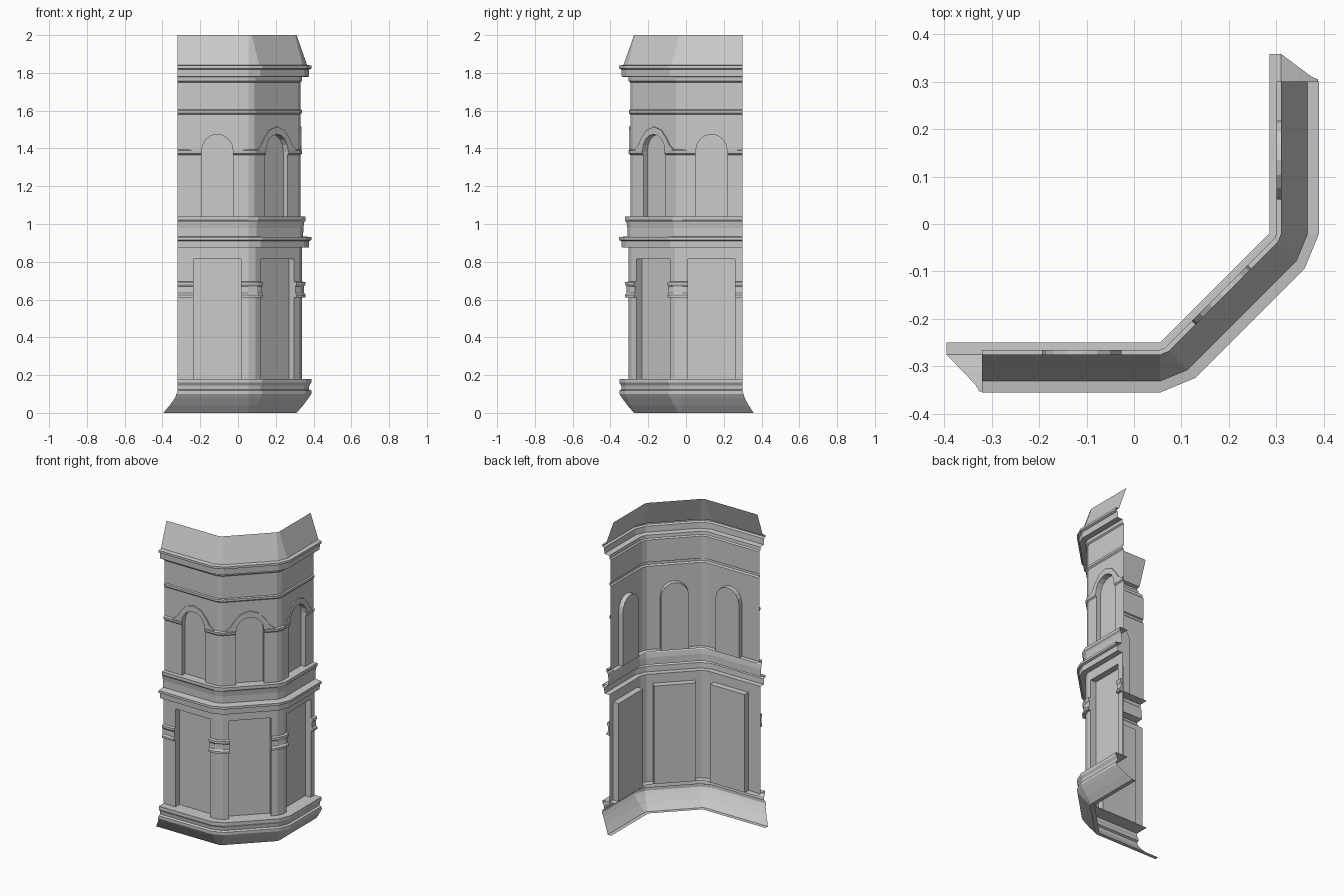
import bpy
import math
from mathutils import Vector

if "Cube" in bpy.data.objects:
    bpy.data.objects.remove(bpy.data.objects["Cube"])

R = math.sqrt(0.5)
D0 = 0.285  # plan distance of the innermost line; profiles are offset from it
Z = Vector((0, 0, 1))

# Three bay faces: start, end, outward normal, opening centre along the face
FACES = [(Vector((-0.32, -0.25, 0)), Vector((0.055, -0.25, 0)), Vector((0, -1, 0)), 0.21),
         (Vector((0.055, -0.25, 0)), Vector((0.285, -0.02, 0)), Vector((R, -R, 0)), 0.1626),
         (Vector((0.285, -0.02, 0)), Vector((0.285, 0.30, 0)), Vector((1, 0, 0)), 0.155)]
DOOR_W, WIN_W = 0.25, 0.167


def make(name, verts, faces):
    me = bpy.data.meshes.new(name)
    me.from_pydata([tuple(v) for v in verts], [], faces)
    me.validate()
    ob = bpy.data.objects.new(name, me)
    bpy.context.collection.objects.link(ob)
    return ob


def sweep(name, profile, path, ends=(Vector(), Vector()), caps=False):
    """Sweep (distance, z[, end extension]) points, listed bottom to top, along the plan."""
    n, verts, faces = len(profile), [], []
    for i, (c, d) in enumerate(path):
        for p in profile:
            v = c + d * (p[0] - D0) + Z * p[1]
            if len(p) > 2:
                if i == 0:
                    v = v + ends[0] * p[2]
                elif i == len(path) - 1:
                    v = v + ends[1] * p[2]
            verts.append(v)
    for i in range(len(path) - 1):
        for j in range(n - 1):
            a, b = i * n + j, (i + 1) * n + j
            faces.append((a, b, b + 1, a + 1))
    if caps:
        faces.append(tuple(range(n)))
        faces.append(tuple(reversed(range(len(verts) - n, len(verts)))))
    return make(name, verts, faces)


def interrupted(name, profile, width):
    """Moulding that wraps the corners but stops at each opening."""
    path, k = [], 0
    for a, b, nrm, uc in FACES:
        t = (b - a).normalized()
        path += [(a, nrm), (a + t * (uc - width / 2), nrm)]
        sweep(f"{name}_{k}", profile, path, caps=True)
        k += 1
        path = [(a + t * (uc + width / 2), nrm), (b, nrm)]
    sweep(f"{name}_{k}", profile, path, caps=True)


def wall(name, face, z0, z1, d, depth, opening):
    """Wall face with a recessed opening whose outline starts and ends at z0."""
    a, b, nrm, uc = face
    t, length = (b - a).normalized(), (b - a).length
    pt = lambda u, z, dd: a + t * u + nrm * (dd - D0) + Z * z
    n = len(opening)
    front = [pt(uc + u, z, d) for u, z in opening]
    back = [pt(uc + u, z, d - depth) for u, z in opening]
    corners = [pt(length, z0, d), pt(length, z1, d), pt(0, z1, d), pt(0, z0, d)]
    faces = [tuple(range(n)) + tuple(range(2 * n, 2 * n + 4))]
    faces += [(i, n + i, n + i + 1, i + 1) for i in range(n - 1)]
    faces.append(tuple(reversed(range(n, 2 * n))))
    make(name, front + back + corners, faces)


def arch(w, spring, rise, steps=8):
    return [(-w * math.cos(math.pi * i / steps), spring + rise * math.sin(math.pi * i / steps))
            for i in range(steps + 1)]


full = [(p, f[2]) for f in FACES for p in (f[0], f[1])]

# Flared base, drawn out sideways at both ends
sweep("base_moulding", [
    (0.285, 0.0, 1), (0.31, 0.0, 1), (0.345, 0.04, 0.55), (0.375, 0.08, 0.17),
    (0.388, 0.10, 0.08), (0.388, 0.118, 0), (0.375, 0.124, 0), (0.378, 0.145, 0),
    (0.388, 0.16, 0), (0.388, 0.18, 0), (0.30, 0.18, 0)],
    full, (Vector((-0.075, 0, 0)), Vector((0, 0.058, 0))))

# Middle cornice and window sill
sweep("middle_cornice", [
    (0.34, 0.875), (0.375, 0.875), (0.377, 0.91), (0.39, 0.915), (0.39, 0.93),
    (0.345, 0.935), (0.346, 0.98), (0.351, 1.01), (0.358, 1.02), (0.358, 1.04), (0.30, 1.04)], full)

# Frieze, top cornice and sloping roof
sweep("frieze_and_cornice", [
    (0.33, 1.58), (0.338, 1.588), (0.338, 1.602), (0.33, 1.606), (0.33, 1.75),
    (0.338, 1.757), (0.34, 1.777), (0.375, 1.78), (0.377, 1.818), (0.39, 1.824),
    (0.39, 1.838), (0.366, 1.842)], full)
sweep("roof_slope", [(0.366, 1.842), (0.31, 2.0)], full)

# Walls with recessed doors below and arched windows above
door = [(-DOOR_W / 2, 0.18), (-DOOR_W / 2, 0.815), (DOOR_W / 2, 0.815), (DOOR_W / 2, 0.18)]
w = WIN_W / 2
window = [(-w, 1.04)] + arch(w, 1.385, 0.09) + [(w, 1.04)]
for label, face in zip(("front", "corner", "side"), FACES):
    wall(f"lower_wall_{label}", face, 0.18, 0.875, 0.34, 0.04, door)
    wall(f"upper_wall_{label}", face, 1.04, 1.58, 0.33, 0.03, window)

    # Hood moulding rising from the string course over the arch
    a, b, nrm, uc = face
    t = (b - a).normalized()
    inner = arch(w, 1.385, 0.09)
    outer = [(-0.15, 1.392), (-0.118, 1.415), (-0.093, 1.455), (-0.055, 1.497), (0, 1.515),
             (0.055, 1.497), (0.093, 1.455), (0.118, 1.415), (0.15, 1.392)]
    pos = lambda p, d: a + t * (uc + p[0]) + nrm * (d - D0) + Z * p[1]
    rows = [[pos(p, d) for p in line] for line, d in
            ((inner, 0.33), (inner, 0.337), (outer, 0.337), (outer, 0.33))]
    n = len(inner)
    make(f"window_hood_{label}", sum(rows, []),
         [(r * n + i, r * n + i + 1, (r + 1) * n + i + 1, (r + 1) * n + i)[::-1]
          for r in range(3) for i in range(n - 1)])

# Bevelled wall corners between the faces
for k in (0, 1):
    corner = [(FACES[k][1], FACES[k][2]), (FACES[k + 1][0], FACES[k + 1][2])]
    sweep(f"lower_wall_bevel_{k}", [(0.34, 0.18), (0.34, 0.875)], corner)
    sweep(f"upper_wall_bevel_{k}", [(0.33, 1.04), (0.33, 1.58)], corner)

# Bands between the doors and string course between the windows
interrupted("door_band", [(0.34, 0.61), (0.358, 0.612), (0.358, 0.625), (0.35, 0.635),
                          (0.349, 0.668), (0.357, 0.68), (0.357, 0.692), (0.34, 0.695)], DOOR_W)
interrupted("string_course", [(0.33, 1.365), (0.338, 1.372), (0.34, 1.388), (0.33, 1.394)], WIN_W)
